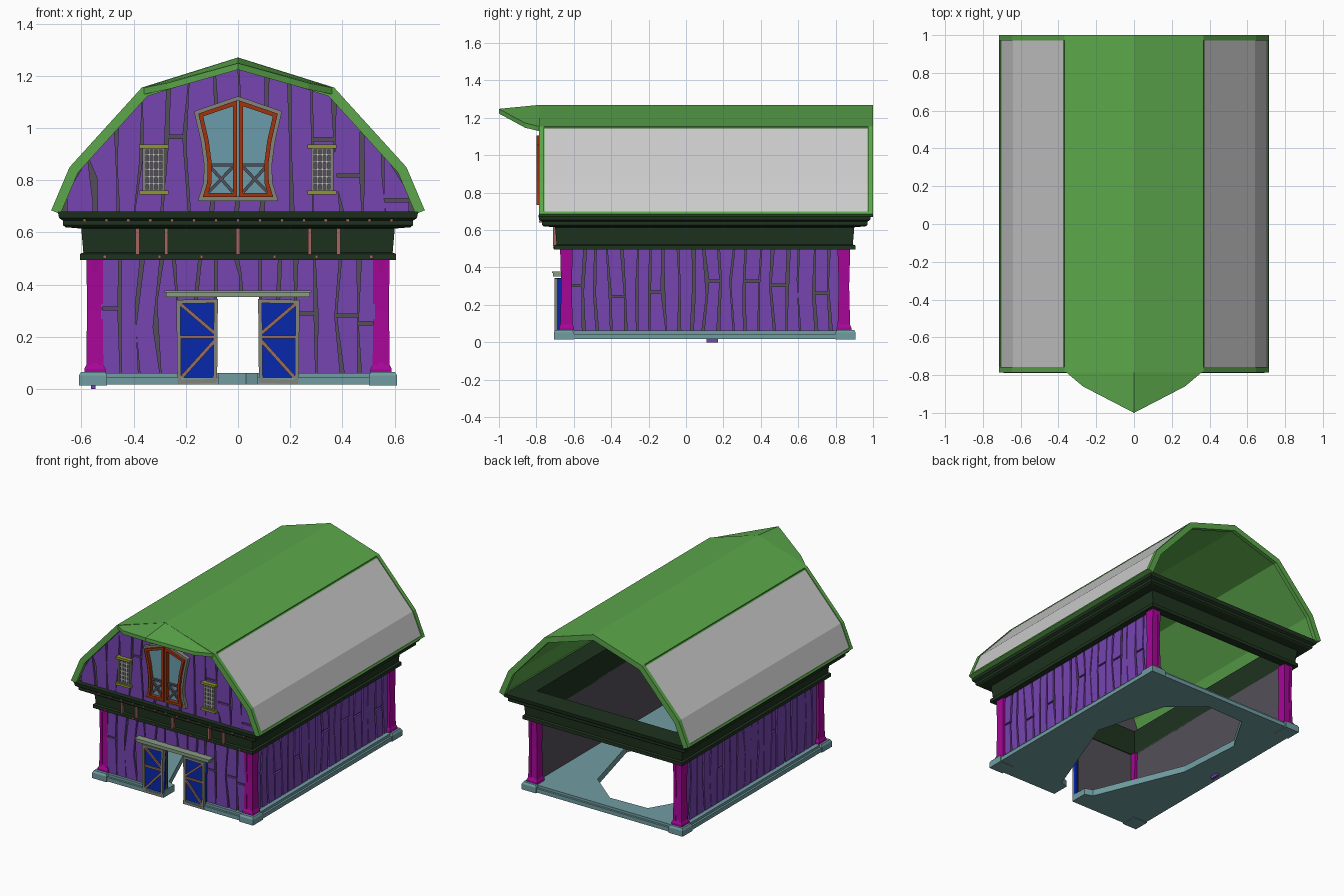
import bpy, bmesh, random
from mathutils import Vector

if "Cube" in bpy.data.objects:
    bpy.data.objects.remove(bpy.data.objects["Cube"])

random.seed(4)
COL = dict(green=(92, 166, 76), purple=(118, 70, 175), dark=(36, 54, 36), seam=(84, 80, 88),
           magenta=(165, 15, 150), teal=(112, 155, 160), blue=(16, 45, 170), brown=(150, 110, 95),
           red=(160, 55, 20), glass=(105, 155, 170), olive=(140, 150, 50), rail=(135, 155, 130),
           trim=(130, 130, 125), strap=(165, 100, 95))
MAPS = {'front': lambda u, v, d: (u, d, v), 'side': lambda u, v, d: (d, u, v), 'flat': lambda u, v, d: (u, v, d)}
parts = {}


def mesh(name, color):
    if name not in parts:
        parts[name] = (bmesh.new(), color)
    return parts[name][0]


def prism(name, color, pts, d0, d1, plane='front'):
    bm, f, n = mesh(name, color), MAPS[plane], len(pts)
    a = [bm.verts.new(f(u, v, d0)) for u, v in pts]
    b = [bm.verts.new(f(u, v, d1)) for u, v in pts]
    bm.faces.new(a)
    bm.faces.new(b[::-1])
    for i in range(n):
        bm.faces.new((a[i], a[(i + 1) % n], b[(i + 1) % n], b[i]))


def box(name, color, u0, u1, v0, v1, d0, d1, plane='front'):
    prism(name, color, [(u0, v0), (u1, v0), (u1, v1), (u0, v1)], d0, d1, plane)


def bar(name, color, p, q, w, d0, d1):
    p, q = Vector(p), Vector(q)
    t = (q - p).normalized() * w / 2
    n = Vector((-t.y, t.x))
    prism(name, color, [tuple(c) for c in (p + n, p - n, q - n, q + n)], d0, d1)


def offset(pts, d, closed=False):
    P, n, out = [Vector(p) for p in pts], len(pts), []
    for i in range(n):
        e = []
        if closed or i > 0:
            e.append((P[i] - P[i - 1]).normalized())
        if closed or i < n - 1:
            e.append((P[(i + 1) % n] - P[i]).normalized())
        a, b = [Vector((k.y, -k.x)) for k in (e[0], e[-1])]
        out.append(tuple(P[i] + (a + b) * d / (1 + a.dot(b))))
    return out


def frame(name, color, pts, w, d0, d1):
    """Mitred border of width w inside a counter-clockwise outline."""
    inner, n = offset(pts, -w, True), len(pts)
    for i in range(n):
        j = (i + 1) % n
        prism(name, color, [pts[i], pts[j], inner[j], inner[i]], d0, d1)


def loft(name, color, cx, cy, rings, closed=False):
    bm = mesh(name, color)
    R = [[bm.verts.new((cx + sx * hx, cy + sy * hy, z)) for sx, sy in ((-1, -1), (1, -1), (1, 1), (-1, 1))]
         for hx, hy, z in rings]
    for k in range(len(R) if closed else len(R) - 1):
        a, b = R[k], R[(k + 1) % len(R)]
        for i in range(4):
            bm.faces.new((a[i], a[(i + 1) % 4], b[(i + 1) % 4], b[i]))
    if not closed:
        bm.faces.new(R[0])
        bm.faces.new(R[-1])


def planks(name, u0, u1, n, z0, top, d0, d1, plane):
    """Row of crooked boards with narrow gaps, some split across."""
    w, g = (u1 - u0) / n, .005
    j = lambda k: 0 if k in (0, n) else random.uniform(-.2, .2) * w
    seams = [[u0 + k * w + j(k) for _ in range(3)] for k in range(n + 1)]
    for k in range(n):
        L, R = [s + g for s in seams[k]], [s - g for s in seams[k + 1]]
        for k2 in range(3):
            L[k2] += j(k) * .5
        zl, zr = top(L[2]), top(R[2])
        zm = z0 + (min(zl, zr) - z0) * random.uniform(.4, .65)
        gap = .006 if random.random() < .4 else 0
        prism(name, 'purple', [(L[0], z0), (R[0], z0), (R[1], zm - gap), (L[1], zm - gap)], d0, d1, plane)
        prism(name, 'purple', [(L[1], zm + gap), (R[1], zm + gap), (R[2], zr), (L[2], zl)], d0, d1, plane)


# stepped floor slab with an opening that runs out through the doorway
hole = [(-.075, -.58), (-.13, -.56), (-.38, .05), (-.41, .5), (-.25, .77), (.03, .78), (.25, .6),
        (.38, .1), (.13, -.56), (.075, -.58)]
for e, z0, z1 in ((.0, .018, .045), (-.014, .045, .062)):
    x, y0, y1 = .605 + e, -.7 - e, .9 + e
    prism('floor_base', 'teal', [(-.075, y0)] + hole + [(.075, y0), (x, y0), (x, y1), (-x, y1), (-x, y0)], z0, z1, 'flat')
for s in (-1, 1):
    for y in (-.653, .853):
        loft('base_corner', 'teal', s * .555, y, [(.054, .054, .014), (.054, .054, .052), (.046, .046, .066)])
        # tapered corner posts with raised side boards
        loft('corner_post', 'magenta', s * .548, y * .985 + .004, [(.04, .04, .064), (.04, .04, .078), (.03, .03, .1),
             (.023, .023, .3), (.027, .027, .45), (.033, .033, .5)])
        for o in (-.022, .022):
            loft('corner_post', 'magenta', s * .548 + o, y * .985 + .004,
                 [(.011, .034, .07), (.008, .028, .3), (.01, .034, .5)])

# lower walls
flat_top = lambda z: (lambda u: z)
for s in (-1, 1):
    box('side_wall_backing', 'seam', -.65, .85, .06, .51, s * .54, s * .55, 'side')
    planks('side_planks', -.625, .83, 20, .06, flat_top(.5), s * .55, s * .562, 'side')
    box('front_wall_backing', 'seam', min(s * .08, s * .55), max(s * .08, s * .55), .06, .51, -.655, -.645)
    planks('front_planks', *sorted((s * .53, s * .085)), 6, .06, flat_top(.5), -.668, -.655, 'front')
box('front_wall_backing', 'seam', -.08, .08, .355, .51, -.655, -.645)
planks('front_planks', -.085, .085, 2, .355, flat_top(.5), -.668, -.655, 'front')
box('side_planks', 'purple', .11, .17, 0, .07, -.562, -.546, 'side')

# beam and cornice ring
prof = [(-.06, .5), (.005, .495), (.005, .518), (-.008, .523), (.0, .615), (.06, .62), (.07, .628), (.07, .645),
        (.085, .655), (.09, .68), (-.06, .68)]
loft('cornice_beam', 'dark', 0, .1, [(.6 + o, .8 + o, z) for o, z in prof], True)
for x in (-.385, -.275, 0, .275, .385):
    box('beam_strap', 'strap', x - .007, x + .007, .515, .62, -.712, -.69)
for i in range(15):
    x = -.588 + i * .084
    loft('beam_bolt', 'strap', x, -.775, [(.006, .01, .64), (.006, .01, .652)])
for x in (-.51, -.3, -.14, .14, .3, .51):
    loft('beam_bolt', 'strap', x, -.705, [(.006, .007, .501), (.006, .007, .513)])

# gambrel roof: shell, end ribs, top cap, grey side panels
half = [(.715, .685), (.645, .85), (.368, 1.155)]
P = half + [(0, 1.27)] + [(-x, z) for x, z in half[::-1]]
band = lambda pts, a, b: offset(pts, a) + offset(pts, b)[::-1]
prism('roof_shell', 'green', band(P, -.008, -.03), -.775, .99)
for y0, y1 in ((-.785, -.758), (.972, 1.0)):
    prism('roof_end_rib', 'green', band(P, 0, -.038), y0, y1)
prism('roof_top', 'green', band(P[2:5], 0, -.02), -.785, 1.0)
panel = [(.709, .70), (.645, .85), (.377, 1.145)]
for s in (-1, 1):
    prism('roof_side_panel', None, [(s * x, z) for x, z in band(panel, -.004, -.02)], -.757, .971)
    prism('roof_eave', 'green', [(s * x, z) for x, z in band([(.715, .685), (.709, .699)], 0, -.036)], -.785, 1.0)

# pointed hood over the gable
bm = mesh('roof_hood', 'green')
pts = [(0, -1, 1.248), (.27, -.86, 1.172), (.365, -.78, 1.153), (0, -.78, 1.27), (-.365, -.78, 1.153), (-.27, -.86, 1.172)]
t = [bm.verts.new(p) for p in pts]
b = [bm.verts.new((x, y, z - .025)) for x, y, z in pts]
for v in (t, b):
    bm.faces.new((v[0], v[1], v[2], v[3]))
    bm.faces.new((v[0], v[3], v[4], v[5]))
for i in range(6):
    k = (i + 1) % 6
    bm.faces.new((t[i], t[k], b[k], b[i]))

# front gable wall
G = offset(P, -.03)
def gable_top(u):
    for (x0, z0), (x1, z1) in zip(G, G[1:]):
        if x1 <= u <= x0:
            return z0 + (z1 - z0) * (u - x0) / (x1 - x0)
    return .69
prism('gable_backing', 'seam', [(p[0], max(p[1], .675)) for p in G], -.745, -.735)
planks('gable_planks', -.66, .66, 14, .675, gable_top, -.758, -.745, 'front')

# loft doors with curved outline
edge = [(.135, .735), (.118, .79), (.116, .86), (.128, .95), (.152, 1.055)]
outline = edge + [(0, 1.107)] + [(-x, z) for x, z in edge[::-1]]
frame('loft_door_surround', 'trim', offset(outline, .014, True), .016, -.785, -.75)
prism('loft_glass', 'glass', outline, -.775, -.75)
for s in (-1, 1):
    leaf = [(.003, .735)] + edge + [(.003, 1.106)]
    leaf = leaf if s > 0 else [(-x, z) for x, z in leaf[::-1]]
    frame('loft_door_frame', 'red', leaf, .016, -.8, -.77)
    for p, q in (((.02, .858), (.105, .858)), ((.02, .755), (.105, .85)), ((.02, .85), (.112, .755))):
        bar('loft_door_brace', 'seam', (s * p[0], p[1]), (s * q[0], q[1]), .012, -.79, -.77)

    # small gable windows
    x = s * .322
    rect = [(x - .043, .755), (x + .043, .755), (x + .043, .927), (x - .043, .927)]
    frame('window_frame', 'trim', rect, .012, -.775, -.75)
    box('window_pane', 'seam', x - .04, x + .04, .76, .925, -.764, -.75)
    for k in (-1, 0, 1):
        box('window_muntin', None, x + k * .017 - .003, x + k * .017 + .003, .765, .918, -.77, -.76)
    for k in range(5):
        box('window_muntin', None, x - .034, x + .034, .783 + k * .028, .789 + k * .028, -.77, -.76)
    for z in (.745, .922):
        box('window_sill', 'olive', x - .055, x + .055, z, z + .015, -.785, -.75)

    # sliding doors
    door = [(.08, .025), (.232, .02), (.236, .342), (.077, .345)]
    door = door if s > 0 else [(-u, v) for u, v in door[::-1]]
    prism('sliding_door_panel', 'blue', door, -.69, -.668)
    frame('sliding_door_frame', 'trim', door, .015, -.703, -.668)
    for p, q in (((.09, .2), (.225, .2)), ((.09, .215), (.225, .33)), ((.09, .185), (.225, .035))):
        bar('sliding_door_brace', 'brown', (s * p[0], p[1]), (s * q[0], q[1]), .013, -.7, -.68)
box('door_rail', 'rail', -.275, .275, .353, .37, -.71, -.66)
box('door_rail', 'rail', -.282, .282, .37, .378, -.716, -.66)

# turn every part into an object
lin = lambda c: (c / 255) ** 2.2
mats = {}
for name, (bm, color) in parts.items():
    bmesh.ops.recalc_face_normals(bm, faces=bm.faces)
    me = bpy.data.meshes.new(name)
    bm.to_mesh(me)
    bm.free()
    if color:
        if color not in mats:
            mats[color] = bpy.data.materials.new(color)
            mats[color].diffuse_color = (*map(lin, COL[color]), 1)
        me.materials.append(mats[color])
    bpy.context.collection.objects.link(bpy.data.objects.new(name, me))

for m in bpy.data.materials:
    if m.users and not m.is_grease_pencil:
        m.use_nodes = True
        m.node_tree.nodes["Principled BSDF"].inputs["Base Color"].default_value = m.diffuse_color
